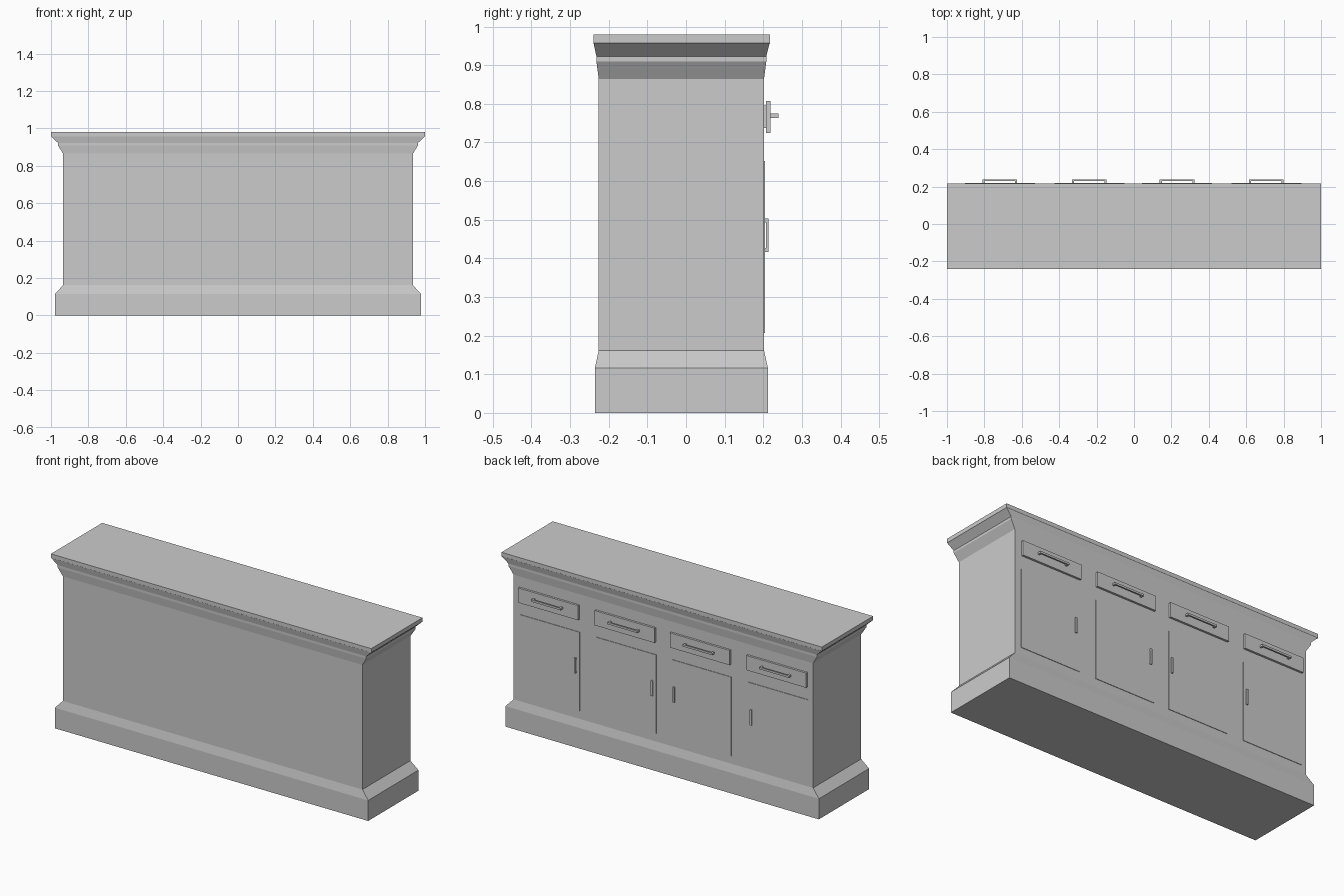
import bpy, bmesh

if "Cube" in bpy.data.objects:
    bpy.data.objects.remove(bpy.data.objects["Cube"])


def new_object(name, bm):
    bmesh.ops.recalc_face_normals(bm, faces=bm.faces)
    mesh = bpy.data.meshes.new(name)
    bm.to_mesh(mesh)
    bm.free()
    obj = bpy.data.objects.new(name, mesh)
    bpy.context.collection.objects.link(obj)
    return obj


def add_box(bm, x0, x1, y0, y1, z0, z1):
    verts = bmesh.ops.create_cube(bm, size=1)["verts"]
    for v in verts:
        v.co.x = x0 if v.co.x < 0 else x1
        v.co.y = y0 if v.co.y < 0 else y1
        v.co.z = z0 if v.co.z < 0 else z1


def lofted(name, rings):
    """Stack rectangular rings (half width, y back, y front, z) into a solid."""
    bm = bmesh.new()
    loops = [[bm.verts.new(c) for c in ((-w, a, z), (w, a, z), (w, b, z), (-w, b, z))]
             for w, a, b, z in rings]
    for lo, hi in zip(loops, loops[1:]):
        for i in range(4):
            j = (i + 1) % 4
            bm.faces.new((lo[i], lo[j], hi[j], hi[i]))
    bm.faces.new(loops[0][::-1])
    bm.faces.new(loops[-1])
    return new_object(name, bm)


def bracket(name, cx, cz, length, y0, y1, bar, thick, vertical=False):
    """Bar pull standing on two short legs."""
    bm = bmesh.new()
    h, t = length / 2, thick / 2
    for a0, a1, b0, b1 in ((-h, h, y1 - bar, y1), (-h, -h + 2 * t, y0, y1 - bar),
                           (h - 2 * t, h, y0, y1 - bar)):
        if vertical:
            add_box(bm, cx - t, cx + t, b0, b1, cz + a0, cz + a1)
        else:
            add_box(bm, cx + a0, cx + a1, b0, b1, cz - t, cz + t)
    return new_object(name, bm)


# Carcass: plinth, chamfer, cabinet walls, cornice and top slab
lofted("cabinet_body", [
    (0.978, -0.236, 0.212, 0.0),
    (0.978, -0.236, 0.212, 0.116),
    (0.935, -0.226, 0.202, 0.162),
    (0.935, -0.226, 0.202, 0.865),
    (0.963, -0.232, 0.208, 0.910),
    (0.963, -0.232, 0.208, 0.923),
    (0.998, -0.239, 0.216, 0.956),
    (1.0, -0.24, 0.217, 0.957),
    (1.0, -0.24, 0.217, 0.98),
])

# Four bays: drawer over door, each with its pull
HALF = 0.187
for n, (cx, pull_x) in enumerate(((-0.717, -0.552), (-0.239, -0.07),
                                  (0.23, 0.066), (0.708, 0.546)), 1):
    bm = bmesh.new()
    add_box(bm, cx - HALF + 0.012, cx + HALF - 0.012, 0.195, 0.207, 0.737, 0.796)
    add_box(bm, cx - HALF, cx + HALF, 0.207, 0.219, 0.725, 0.808)
    new_object(f"drawer_{n}", bm)
    bracket(f"drawer_handle_{n}", cx, 0.769, 0.185, 0.218, 0.239, 0.008, 0.011)

    bm = bmesh.new()
    add_box(bm, cx - HALF, cx + HALF, 0.195, 0.205, 0.207, 0.652)
    new_object(f"door_{n}", bm)
    bracket(f"door_handle_{n}", pull_x, 0.46, 0.086, 0.203, 0.213, 0.006, 0.01, True)
